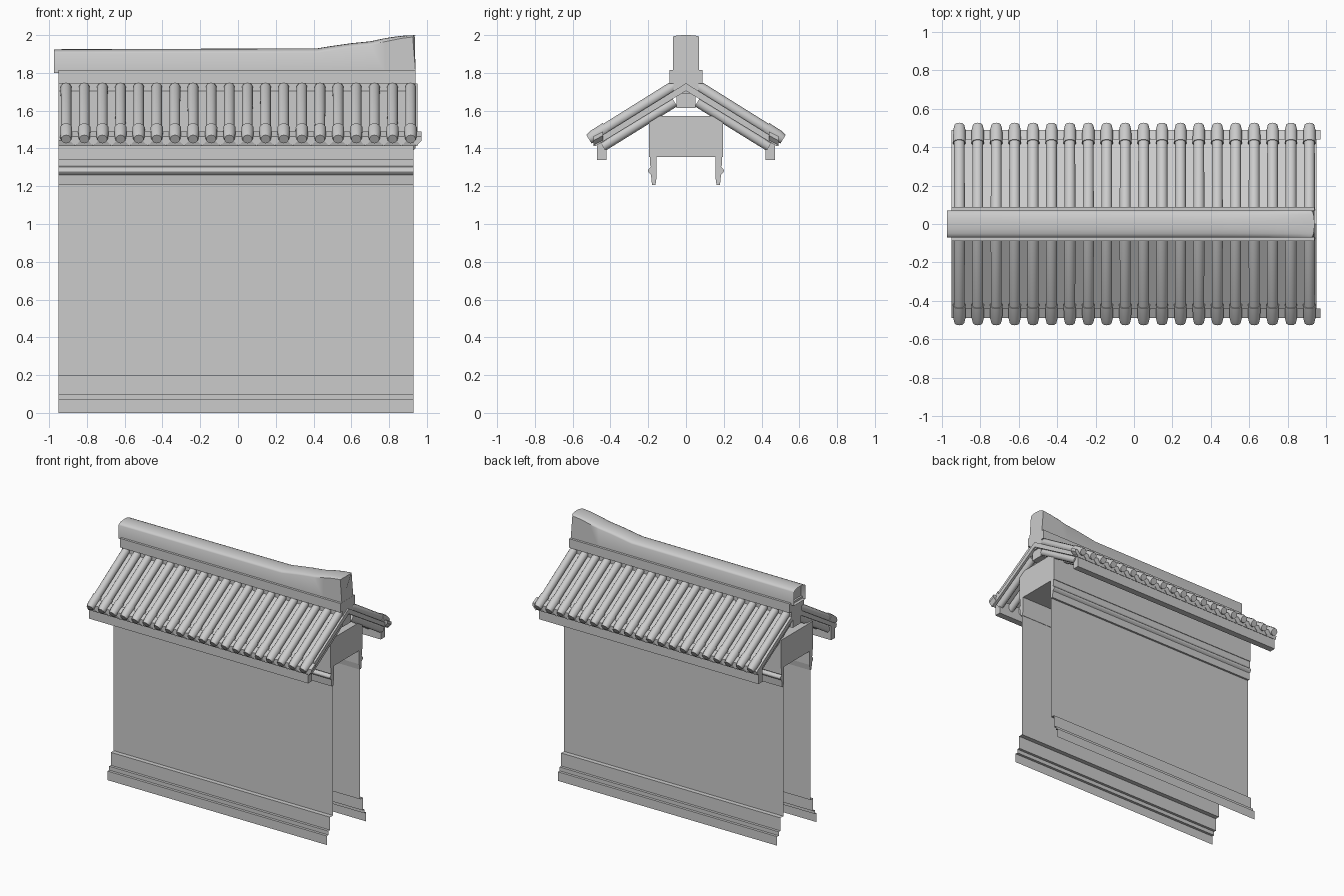
import bpy, bmesh, math
from mathutils import Vector

if "Cube" in bpy.data.objects:
    bpy.data.objects.remove(bpy.data.objects["Cube"])

X0, X1 = -0.95, 0.93
TILES = [-0.91 + 0.096 * i for i in range(20)]


def finish(name, bm, mirror=True, smooth=None, closed=True):
    if closed:
        bmesh.ops.recalc_face_normals(bm, faces=bm.faces[:])
    me = bpy.data.meshes.new(name)
    bm.to_mesh(me)
    bm.free()
    ob = bpy.data.objects.new(name, me)
    bpy.context.collection.objects.link(ob)
    if smooth:
        me.shade_smooth()
        me.set_sharp_from_angle(angle=math.radians(smooth))
    if mirror:
        m = ob.modifiers.new("other_side", 'MIRROR')
        m.use_axis = (False, True, False)
        m.use_mirror_merge = False
    return ob


def loft(bm, rings, closed=True):
    """Skin a list of equal-length point rings; cap both ends when closed."""
    vs = [[bm.verts.new(p) for p in r] for r in rings]
    n = len(vs[0])
    for a, b in zip(vs, vs[1:]):
        for i in range(n if closed else n - 1):
            j = (i + 1) % n
            bm.faces.new((a[i], b[i], b[j], a[j]))
    if closed:
        return bm.faces.new(vs[0]), bm.faces.new(vs[-1][::-1])


def extrude_x(name, pts, x0=X0, x1=X1, closed=True, **kw):
    bm = bmesh.new()
    loft(bm, [[(x, y, z) for y, z in pts] for x in (x0, x1)], closed)
    return finish(name, bm, closed=closed, **kw)


def rect(y0, y1, z0, z1):
    return [(y0, z0), (y1, z0), (y1, z1), (y0, z1)]


def rods(name, start, end, stations, sides):
    """Round rods down the front slope; stations are (fraction, radius)."""
    a, b = Vector((0, *start)), Vector((0, *end))
    d = (b - a).normalized()
    up = d.cross(Vector((1, 0, 0)))
    bm = bmesh.new()
    for x in TILES:
        rings = []
        for t, r in stations:
            c = a.lerp(b, t) + Vector((x, 0, 0))
            rings.append([c + Vector((1, 0, 0)) * r * math.cos(k) + up * r * math.sin(k)
                          for k in [2 * math.pi * (i + .5) / sides for i in range(sides)]])
        loft(bm, rings)
    return finish(name, bm, smooth=50)


# Open wall sheets with stepped plinth
extrude_x("wall_face", [(-.24, 0), (-.24, .07), (-.22, .07), (-.22, .1), (-.2, .1),
                        (-.2, .2), (-.165, .2), (-.165, 1.36)], closed=False)

# Cornice with a half-round moulding
bead = [(-.185 - .016 * math.sin(math.pi * i / 6), 1.26 + .042 * i / 6) for i in range(7)]
extrude_x("cornice", [(-.155, 1.356), (-.155, 1.25), (-.162, 1.206), (-.18, 1.206),
                      (-.185, 1.255)] + bead + [(-.19, 1.31), (-.19, 1.356)])

# Core beam, ridge beam and eave fascia
extrude_x("core_beam", rect(-.195, .195, 1.355, 1.573), mirror=False)
extrude_x("ridge_beam", rect(-.05, .05, 1.615, 1.69), mirror=False)
extrude_x("fascia", rect(-.47, -.42, 1.34, 1.448))

# Roof deck, a chevron across both slopes
extrude_x("roof_deck", [(-.49, 1.441), (0, 1.745), (.49, 1.441), (.48, 1.412),
                        (0, 1.705), (-.48, 1.412)], x1=.95, mirror=False)

# Rafters and round cover tiles with flared end tiles
rods("rafters", (-.06, 1.645), (-.44, 1.41), [(0, .028), (1, .028)], 8)
rods("cover_tiles", (-.06, 1.731), (-.514, 1.449),
     [(0, .024), (.04, .03), (.8, .029), (.8, .034), (.94, .033), (1, .026)], 10)

# Pointed drip tiles between the cover tiles
bm = bmesh.new()
for x in TILES:
    c = min(x + .048, .945)
    loft(bm, [[(c - .027, y, z + .022), (c - .027, y, z), (c, y, z - .03),
               (c + .027, y, z), (c + .027, y, z + .022)]
              for y, z in ((-.44, 1.468), (-.49, 1.442))])
finish("drip_tiles", bm)

# Ridge courses
extrude_x("ridge_neck", rect(-.065, .065, 1.69, 1.76), x1=.94, mirror=False)
extrude_x("ridge_course", rect(-.088, .088, 1.745, 1.815), x1=.94, mirror=False)

# Ridge cap with rounded top, rising to the right end
bm = bmesh.new()
rings = []
for x, h, crown in [(-.975, 1.925, .022), (.42, 1.93, .024), (.5, 1.943, .024), (.6, 1.957, .022),
                    (.7, 1.967, .02), (.78, 1.984, .018), (.86, 1.996, .014), (.925, 2.0, .01)]:
    end = .015 if x > .9 else 0
    ring = [(x + end, -.07, 1.80), (x + end, .07, 1.80)]
    for i in range(9):
        k = math.pi * i / 8
        ring.append((x + end * math.sin(k), .07 * math.cos(k), h - crown * (1 - math.sin(k))))
    rings.append(ring)
left, right = loft(bm, rings)
bmesh.ops.inset_region(bm, faces=[left], thickness=.012)
bmesh.ops.translate(bm, vec=(.04, 0, 0), verts=left.verts[:])
finish("ridge_cap", bm, mirror=False, smooth=35)
